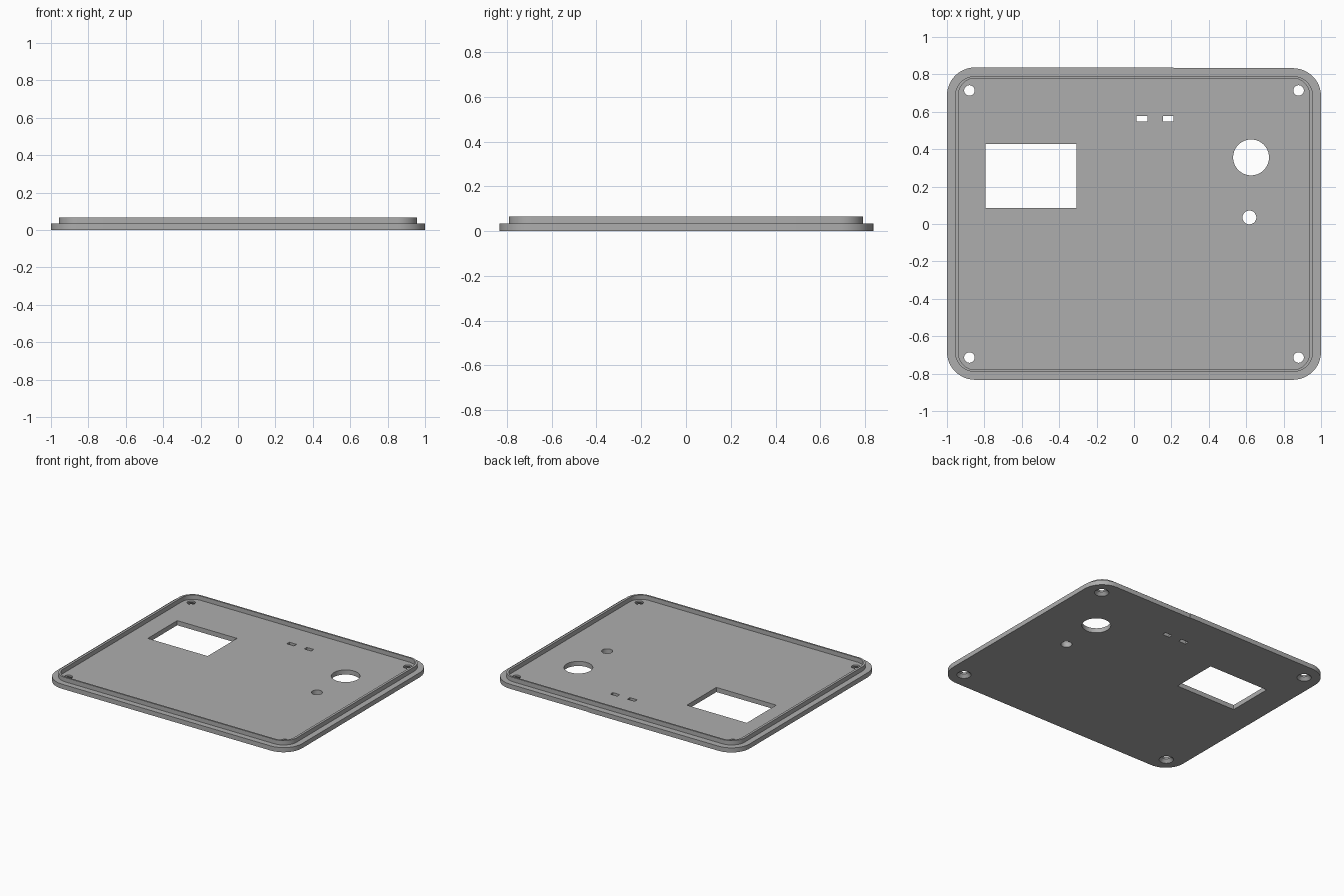
import bpy, bmesh, math

if "Cube" in bpy.data.objects:
    bpy.data.objects.remove(bpy.data.objects["Cube"])

PLATE_TOP, RIM_TOP = 0.034, 0.066

grey = bpy.data.materials.new("light grey plastic")
grey.use_nodes = True
colour = (0.42, 0.42, 0.42, 1)
grey.diffuse_color = colour
grey.node_tree.nodes["Principled BSDF"].inputs["Base Color"].default_value = colour


def make_object(name, bm):
    bmesh.ops.recalc_face_normals(bm, faces=bm.faces)
    mesh = bpy.data.meshes.new(name)
    bm.to_mesh(mesh)
    bm.free()
    mesh.materials.append(grey)
    obj = bpy.data.objects.new(name, mesh)
    bpy.context.collection.objects.link(obj)
    return obj


def outline(hx, hy, r, lift=0.0, steps=12):
    """Rounded rectangle; the back edge is raised by lift on its left part."""
    pts = []
    for i, (sx, sy) in enumerate([(1, 1), (-1, 1), (-1, -1), (1, -1)]):
        up = lift if (sx, sy) == (-1, 1) else 0
        for k in range(steps + 1):
            a = math.pi / 2 * (i + k / steps)
            pts.append((sx * (hx - r) + r * math.cos(a),
                        sy * (hy - r) + r * math.sin(a) + up))
        if i == 0:
            pts += [(0.214, hy), (0.21, hy + lift)]
    return pts


def loft(name, sections):
    """Join matching outlines at rising or falling heights into a solid."""
    bm = bmesh.new()
    rings = [[bm.verts.new((x, y, z)) for x, y in pts] for pts, z in sections]
    for a, b in zip(rings, rings[1:]):
        for i in range(len(a)):
            j = (i + 1) % len(a)
            bm.faces.new((a[i], a[j], b[j], b[i]))
    bm.faces.new(rings[0])
    bm.faces.new(rings[-1])
    return make_object(name, bm)


def circle(x, y, r, n=40):
    return [(x + r * math.cos(math.tau * i / n), y + r * math.sin(math.tau * i / n))
            for i in range(n)]


def box(x0, x1, y0, y1):
    return [(x0, y0), (x1, y0), (x1, y1), (x0, y1)]


# Panel with its raised locating rim
outer = outline(1.0, 0.833, 0.15, 0.004)
rim_out = outline(0.957, 0.791, 0.107)
rim_in = outline(0.939, 0.779, 0.09)
panel = loft("cover_panel", [(outer, 0), (outer, PLATE_TOP), (rim_out, PLATE_TOP),
                             (rim_out, RIM_TOP), (rim_in, RIM_TOP), (rim_in, PLATE_TOP)])

# Cutters for the screen window, slots and round openings
cutters = []
for name, shape in [("screen_window", box(-0.794, -0.307, 0.086, 0.428)),
                    ("slot_one", box(0.013, 0.072, 0.548, 0.578)),
                    ("slot_two", box(0.155, 0.211, 0.548, 0.578)),
                    ("knob_opening", circle(0.626, 0.356, 0.096, 64)),
                    ("button_opening", circle(0.617, 0.035, 0.037))]:
    cutters.append(loft(name + "_cutter", [(shape, -0.1), (shape, 0.1)]))

# Countersunk screw holes, wide on the underside
for sx in (-1, 1):
    for sy in (-1, 1):
        x, y = sx * 0.88, sy * 0.714
        cutters.append(loft("screw_hole_cutter", [
            (circle(x, y, 0.048), -0.1), (circle(x, y, 0.048), 0),
            (circle(x, y, 0.028), 0.022), (circle(x, y, 0.028), 0.1)]))

for cutter in cutters:
    cutter.hide_render = True
    cutter.hide_set(True)
    mod = panel.modifiers.new(cutter.name, "BOOLEAN")
    mod.operation = "DIFFERENCE"
    mod.solver = "EXACT"
    mod.object = cutter

# Bake the cuts, remove the helpers, smooth the rounded walls
bpy.context.view_layer.objects.active = panel
panel.select_set(True)
for mod in list(panel.modifiers):
    bpy.ops.object.modifier_apply(modifier=mod.name)
for cutter in cutters:
    bpy.data.objects.remove(cutter)
bpy.ops.object.shade_smooth_by_angle(angle=math.radians(25))
